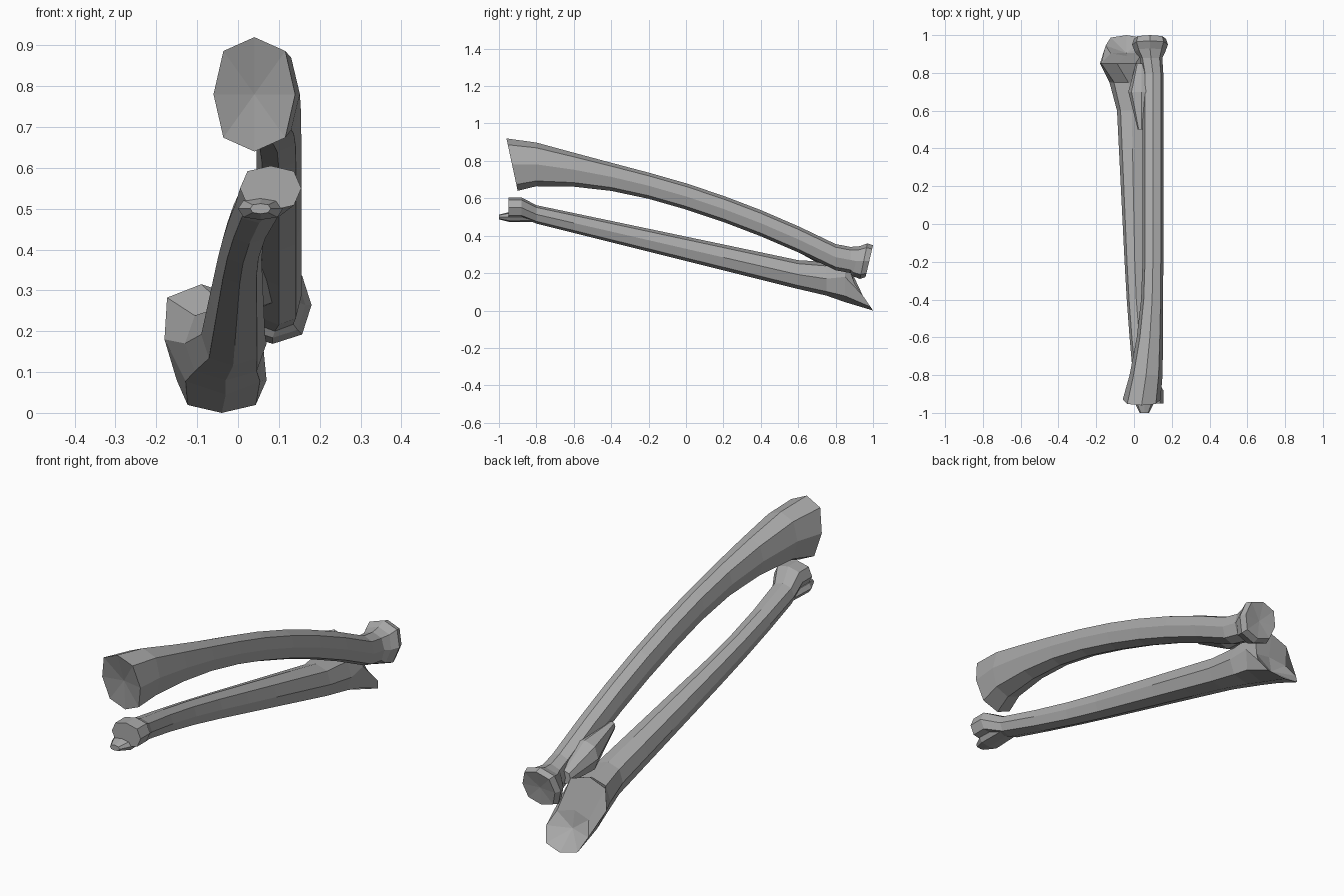
import bpy
import bmesh
from math import cos, sin, tau, copysign
from mathutils import Vector

SIDES = 8

cube = bpy.data.objects.get("Cube")
if cube:
    bpy.data.objects.remove(cube, do_unlink=True)

grey = (0.4, 0.4, 0.4, 1)
bone_grey = bpy.data.materials.new("bone_grey")
bone_grey.use_nodes = True
bone_grey.diffuse_color = grey
bone_grey.node_tree.nodes["Principled BSDF"].inputs["Base Color"].default_value = grey


def swell(value):
    """Push a circle coordinate outward for a slightly boxy section."""
    return copysign(abs(value) ** 0.8, value)


def section(y, x, z, width, height, lean=0, shear=0):
    """Octagon of half width and half height; lean moves its top along y, shear along x."""
    points = []
    for i in range(SIDES):
        across, up = swell(cos(tau * i / SIDES)), swell(sin(tau * i / SIDES))
        points.append(Vector((x + width * across + shear * up, y + lean * up, z + height * up)))
    return points


def loft(name, sections, start_dish=0, end_dish=0):
    """Skin a row of sections and fan each end to a centre point shifted along y."""
    bm = bmesh.new()
    rows = [[bm.verts.new(point) for point in points] for points in sections]
    for near, far in zip(rows, rows[1:]):
        for i in range(SIDES):
            bm.faces.new((near[i - 1], near[i], far[i], far[i - 1]))
    for row, dish in ((rows[0], start_dish), (rows[-1], end_dish)):
        middle = sum((vert.co for vert in row), Vector()) / SIDES
        centre = bm.verts.new(middle + Vector((0, dish, 0)))
        for i in range(SIDES):
            bm.faces.new((row[i - 1], row[i], centre))
    bmesh.ops.recalc_face_normals(bm, faces=bm.faces)
    mesh = bpy.data.meshes.new(name)
    bm.to_mesh(mesh)
    bm.free()
    mesh.materials.append(bone_grey)
    bpy.context.collection.objects.link(bpy.data.objects.new(name, mesh))


def wrist_flare(y):
    """Grows toward the front end of either bone."""
    return max(0, -y - 0.2) ** 2


def upper_shaft(y):
    """Bowed shaft that widens to the wrist."""
    flare = wrist_flare(y)
    return section(y, x=0.1 - 0.1 * flare, z=0.61 - 0.31 * y - 0.12 * y * y,
                   width=0.055 + 0.09 * flare, height=0.07 + 0.13 * flare)


def lower_shaft(y):
    """Straight shaft that thickens to the elbow."""
    flare = wrist_flare(y)
    return section(y, x=0.1 * flare - 0.02 * y, z=0.33 - 0.23 * y,
                   width=0.06 + 0.03 * y + 0.06 * flare, height=0.065 + 0.02 * y)


# Upper bone: wide wrist face, bowed shaft and round head
wrist_face = section(-0.93, x=0.04, z=0.78, width=0.1, height=0.14, lean=-0.03)
neck = section(0.88, x=0.09, z=0.27, width=0.06, height=0.07)
head = [section(y, x=0.085, z=0.264, width=size, height=size, lean=0.02)
        for y, size in ((0.91, 0.08), (0.95, 0.095), (0.98, 0.085))]
loft("upper_forearm_bone",
     [wrist_face] + [upper_shaft(i / 5) for i in range(-4, 5)] + [neck] + head,
     start_dish=0.02, end_dish=-0.01)

# Tendon bump on the inner side of the upper bone
loft("tendon_bump",
     [section(y, x=0.04, z=0.55 - 0.32 * y, width=size, height=size)
      for y, size in ((0.5, 0.02), (0.7, 0.07), (0.85, 0.03))])

# Lower bone: small wrist knob, slim shaft and hooked elbow with a hollow notch
knob = [section(y, x=0.08, z=0.55, width=0.075, height=0.055) for y in (-0.95, -0.88)]
elbow_neck = section(0.75, x=-0.03, z=0.17, width=0.1, height=0.09)
notch_lip = section(0.85, x=-0.06, z=0.18, width=0.12, height=0.135, shear=-0.03)
elbow_rim = section(0.945, x=-0.04, z=0.08, width=0.11, height=0.08, lean=-0.055)
loft("lower_forearm_bone",
     knob + [lower_shaft(i / 5) for i in range(-4, 4)] + [elbow_neck, notch_lip, elbow_rim],
     end_dish=-0.04)

# Pointed spur under the wrist knob
loft("wrist_spur",
     [section(y, x=0.055, z=0.5, width=size, height=size / 2)
      for y, size in ((-1, 0.025), (-0.94, 0.055), (-0.8, 0.05))])
